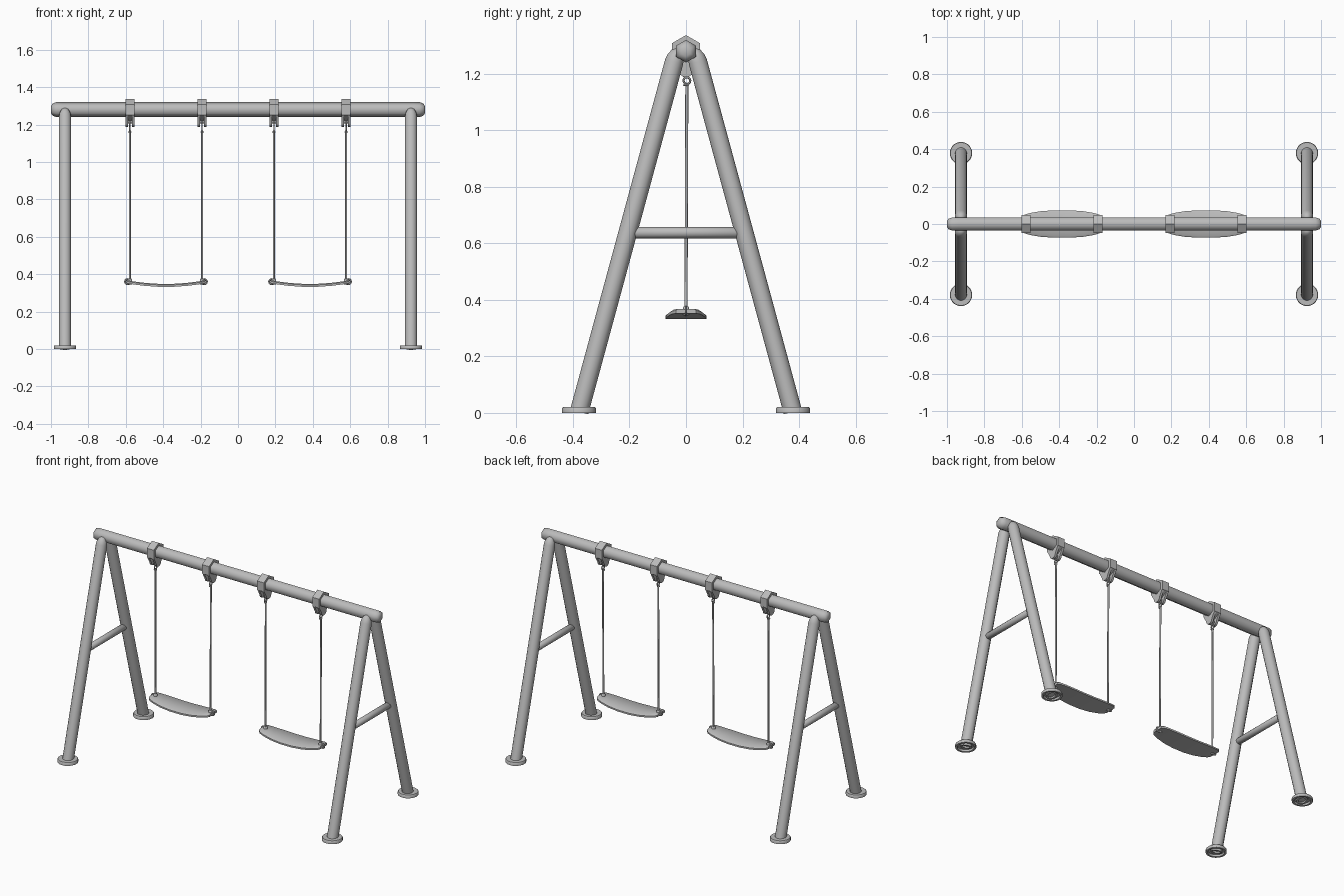
import bpy, bmesh, math
from mathutils import Vector, Matrix

cube = bpy.data.objects.get("Cube")
if cube:
    bpy.data.objects.remove(cube, do_unlink=True)

steel = bpy.data.materials.new("grey_steel")
steel.use_nodes = True
GREY = (0.5, 0.5, 0.5, 1)
steel.diffuse_color = GREY
steel.node_tree.nodes["Principled BSDF"].inputs["Base Color"].default_value = GREY


def finish(name, bm, smooth=50):
    bmesh.ops.recalc_face_normals(bm, faces=bm.faces)
    mesh = bpy.data.meshes.new(name)
    bm.to_mesh(mesh)
    bm.free()
    obj = bpy.data.objects.new(name, mesh)
    bpy.context.collection.objects.link(obj)
    mesh.materials.append(steel)
    bpy.ops.object.select_all(action="DESELECT")
    obj.select_set(True)
    bpy.context.view_layer.objects.active = obj
    if smooth:
        bpy.ops.object.shade_smooth_by_angle(angle=math.radians(smooth))
    return obj


def lathe(name, profile, origin, axis, sides=12, spin=0, smooth=50, closed=False):
    """Revolve (radius, distance) points about an axis from the origin."""
    bm = bmesh.new()
    rings = []
    for r, d in profile:
        rings.append([bm.verts.new((r * math.cos(a), r * math.sin(a), d)) for a in
                      (spin + math.tau * i / sides for i in range(sides))])
    pairs = list(zip(rings, rings[1:]))
    if closed:
        pairs.append((rings[-1], rings[0]))
    for a, b in pairs:
        for i in range(sides):
            j = (i + 1) % sides
            bm.faces.new((a[i], a[j], b[j], b[i]))
    if not closed:
        bm.faces.new(rings[0])
        bm.faces.new(rings[-1])
    turn = Vector(axis).to_track_quat("Z", "Y").to_matrix().to_4x4()
    bm.transform(Matrix.Translation(origin) @ turn)
    return finish(name, bm, smooth)


def rod(name, start, end, radius, sides=12, bevel=0.0):
    axis = Vector(end) - Vector(start)
    n = axis.length
    profile = [(radius, 0), (radius, n)]
    if bevel:
        profile = [(radius - bevel, 0), (radius, bevel), (radius, n - bevel), (radius - bevel, n)]
    return lathe(name, profile, start, axis, sides)


def ring(name, centre, axis, radius, wire):
    """Small wire loop."""
    section = [(radius + wire * math.cos(a), wire * math.sin(a))
               for a in (math.tau * i / 6 for i in range(6))]
    return lathe(name, section, centre, axis, 12, closed=True)


def plate(name, outline, x, width):
    """Extrude a (y, z) outline along x, centred on x."""
    bm = bmesh.new()
    face = bm.faces.new([bm.verts.new((x - width / 2, y, z)) for y, z in outline])
    out = bmesh.ops.extrude_face_region(bm, geom=[face])
    moved = [v for v in out["geom"] if isinstance(v, bmesh.types.BMVert)]
    bmesh.ops.translate(bm, verts=moved, vec=(width, 0, 0))
    return finish(name, bm, 30)


BEAM_Z = 1.28

# Top beam: six-sided tube with rounded ends
half = [(0.018, 1.0), (0.032, 0.992), (0.04, 0.972), (0.04, 0.94)]
beam = [(r, -d) for r, d in half] + [(r, d) for r, d in reversed(half)]
lathe("top_beam", beam, (0, 0, BEAM_Z), (1, 0, 0), 6, math.pi / 2, 65)

# A-frames: legs, feet and cross bars
for side, x in (("left", 0.925), ("right", -0.925)):
    for end, s in (("front", -1), ("back", 1)):
        base = Vector((x, s * 0.378, 0.004))
        top = Vector((x, s * 0.034, 1.272))
        n = (top - base).length
        leg = [(0.022, 0.01), (0.022, 0), (0.033, 0), (0.033, n - 0.03),
               (0.029, n - 0.01), (0.02, n + 0.008), (0.008, n + 0.016)]
        lathe(f"{side}_{end}_leg", leg, base, top - base)
        foot = [(0.033, 0.012), (0.046, 0.012), (0.048, 0), (0.06, 0),
                (0.06, 0.016), (0.057, 0.02), (0.03, 0.02)]
        lathe(f"{side}_{end}_foot", foot, (x, s * 0.379, 0), (0, 0, 1), 20, closed=True)
    rod(f"{side}_cross_bar", (x, -0.192, 0.638), (x, 0.192, 0.638), 0.02, 12, 0.008)


def hanger(label, x):
    # Clamp around the beam, with two round lugs and a pin
    band = [(0.04, -0.024), (0.057, -0.024), (0.057, 0.024), (0.04, 0.024)]
    lathe(f"{label}_clamp", band, (x, 0, BEAM_Z), (1, 0, 0), 6, math.pi / 2, 30, True)
    lug = [(0.025 * math.cos(a), 1.213 + 0.025 * math.sin(a))
           for a in (math.pi * (1 + i / 8) for i in range(9))]
    lug += [(0.046, 1.25), (-0.046, 1.25)]
    for s in (-1, 1):
        plate(f"{label}_lug", lug, x + s * 0.017, 0.014)
    rod(f"{label}_pin", (x - 0.02, 0, 1.214), (x + 0.02, 0, 1.214), 0.007, 8)
    # Hook loops and hanging cable
    ring(f"{label}_upper_loop", (x, 0, 1.203), (1, 0, 0), 0.013, 0.004)
    ring(f"{label}_lower_loop", (x, 0.003, 1.176), (1, 0, 0), 0.012, 0.004)
    rod(f"{label}_cable", (x, 0.003, 1.168), (x, 0, 0.365), 0.0055, 8)
    ring(f"{label}_cable_end", (x, 0, 1.16), (0, 0, 1), 0.006, 0.004)


def seat(label, cx):
    # Curved board with narrowing ends
    bm = bmesh.new()
    stations = [(0.212, 0.036), (0.2, 0.05), (0.165, 0.06), (0.11, 0.069), (0.04, 0.073)]
    stations = [(-u, w) for u, w in stations] + [(u, w) for u, w in reversed(stations)]
    rows = []
    for u, w in stations:
        z = 0.332 + 0.45 * u * u
        rows.append([bm.verts.new((cx + u, y, z + h)) for y, h in
                     ((-w, 0), (w, 0), (w, 0.01), (w - 0.008, 0.016), (-w + 0.008, 0.016), (-w, 0.01))])
    for a, b in zip(rows, rows[1:]):
        for i in range(6):
            j = (i + 1) % 6
            bm.faces.new((a[i], a[j], b[j], b[i]))
    bm.faces.new(rows[0])
    bm.faces.new(rows[-1])
    finish(f"{label}_seat", bm, 40)
    # Cable fittings at both seat ends
    for end, s in (("outer", -1), ("inner", 1)):
        x = cx + s * 0.193
        rod(f"{label}_{end}_fitting", (x, 0, 0.345), (x, 0, 0.376), 0.012, 10, 0.003)
        ring(f"{label}_{end}_seat_loop", (x + s * 0.012, 0, 0.36), (0, 1, 0), 0.014, 0.005)
        hanger(f"{label}_{end}", x)


for label, cx in (("left", 0.385), ("right", -0.385)):
    seat(label, cx)
